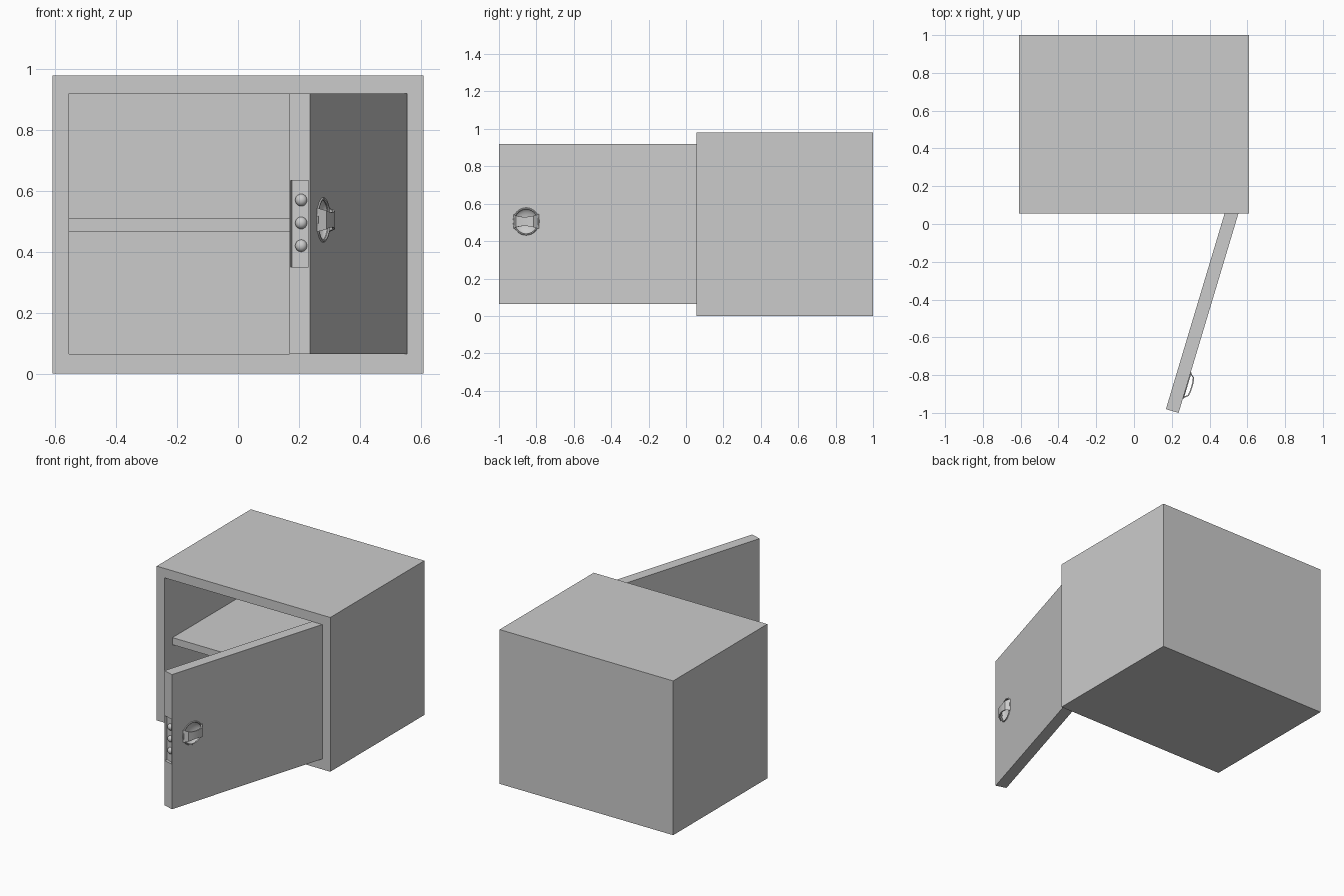
import bpy, bmesh, math
from mathutils import Matrix, Vector

if "Cube" in bpy.data.objects:
    bpy.data.objects.remove(bpy.data.objects["Cube"])

# Door frame: local x = outward normal, local y = along door toward hinge
DOOR = Matrix.Translation((0.555, 0.063, 0)) @ Matrix.Rotation(math.radians(-16.7), 4, 'Z')
HANDLE = Vector((0, -0.958, 0.505))


def finish(name, bm, mat=Matrix()):
    bmesh.ops.recalc_face_normals(bm, faces=bm.faces)
    me = bpy.data.meshes.new(name)
    bm.to_mesh(me)
    bm.free()
    ob = bpy.data.objects.new(name, me)
    bpy.context.collection.objects.link(ob)
    ob.matrix_world = mat
    return ob


def box(name, lo, hi, mat=Matrix()):
    lo, hi = Vector(lo), Vector(hi)
    bm = bmesh.new()
    m = Matrix.Translation((lo + hi) / 2) @ Matrix.Diagonal((*(hi - lo), 1))
    bmesh.ops.create_cube(bm, size=1, matrix=m)
    return finish(name, bm, mat)


def ball(name, pos, scale, mat=Matrix(), seg=24):
    bm = bmesh.new()
    m = Matrix.Translation(pos) @ Matrix.Diagonal((*scale, 1))
    bmesh.ops.create_uvsphere(bm, u_segments=seg, v_segments=seg // 2, radius=1, matrix=m)
    return finish(name, bm, mat)


def cut(ob, cutter):
    bpy.context.view_layer.update()
    mod = ob.modifiers.new("cut", 'BOOLEAN')
    mod.operation = 'DIFFERENCE'
    mod.object = cutter
    bpy.ops.object.select_all(action='DESELECT')
    bpy.context.view_layer.objects.active = ob
    ob.select_set(True)
    bpy.ops.object.modifier_apply(modifier=mod.name)
    bpy.data.objects.remove(cutter)


# Hollow cabinet, open at the front
body = box("safe_body", (-0.61, 0.055, 0), (0.61, 1.0, 0.98))
cut(body, box("cavity_cutter", (-0.555, -0.1, 0.065), (0.555, 0.94, 0.92)))

# Inner shelf
box("shelf", (-0.557, 0.135, 0.465), (0.557, 0.942, 0.51))

# Open door with a finger bowl and a bolt recess in its free edge
door = box("door", (-0.07, -1.11, 0.065), (0, 0, 0.92), DOOR)
cut(door, ball("bowl_cutter", HANDLE, (0.035, 0.07, 0.07), DOOR, 32))
cut(door, box("recess_cutter", (-0.067, -1.2, 0.35), (-0.004, -1.092, 0.635), DOOR))

# Locking bolts
for i, z in enumerate((0.42, 0.495, 0.57)):
    ball(f"bolt_{i + 1}", (-0.035, -1.092, z), (0.02, 0.018, 0.02), DOOR)

# Thin ring around the finger bowl
bm = bmesh.new()
N, K = 32, 6
rings = []
for i in range(N):
    a = 2 * math.pi * i / N
    ring = []
    for k in range(K):
        b = 2 * math.pi * k / K
        r = 0.069 + 0.005 * math.cos(b)
        ring.append(bm.verts.new(HANDLE + Vector((0.005 * math.sin(b), r * math.cos(a), r * math.sin(a)))))
    rings.append(ring)
for i in range(N):
    p, q = rings[i], rings[(i + 1) % N]
    for k in range(K):
        bm.faces.new((p[k], q[k], q[(k + 1) % K], p[(k + 1) % K]))
finish("handle_ring", bm, DOOR)

# Arched grip, flared at both ends: (along, height, half width)
half = [(0.074, -0.003, 0.04), (0.05, 0.026, 0.031), (0.025, 0.03, 0.026)]
path = [(-u, h, w) for u, h, w in half] + [(0, 0.031, 0.024)] + half[::-1]
bm = bmesh.new()
rows = []
for u, h, w in path:
    rows.append([bm.verts.new(HANDLE + Vector((h + dh, u * (1 + dh * 6), s * w)))
                 for dh, s in ((0, -1), (0, 1), (-0.007, 1), (-0.007, -1))])
for p, q in zip(rows, rows[1:]):
    for k in range(4):
        bm.faces.new((p[k], q[k], q[(k + 1) % 4], p[(k + 1) % 4]))
bm.faces.new(rows[0])
bm.faces.new(rows[-1])
finish("handle_grip", bm, DOOR)

# Smooth shading with sharp edges kept
bpy.ops.object.select_all(action='SELECT')
bpy.context.view_layer.objects.active = body
bpy.ops.object.shade_smooth_by_angle(angle=math.radians(30))
